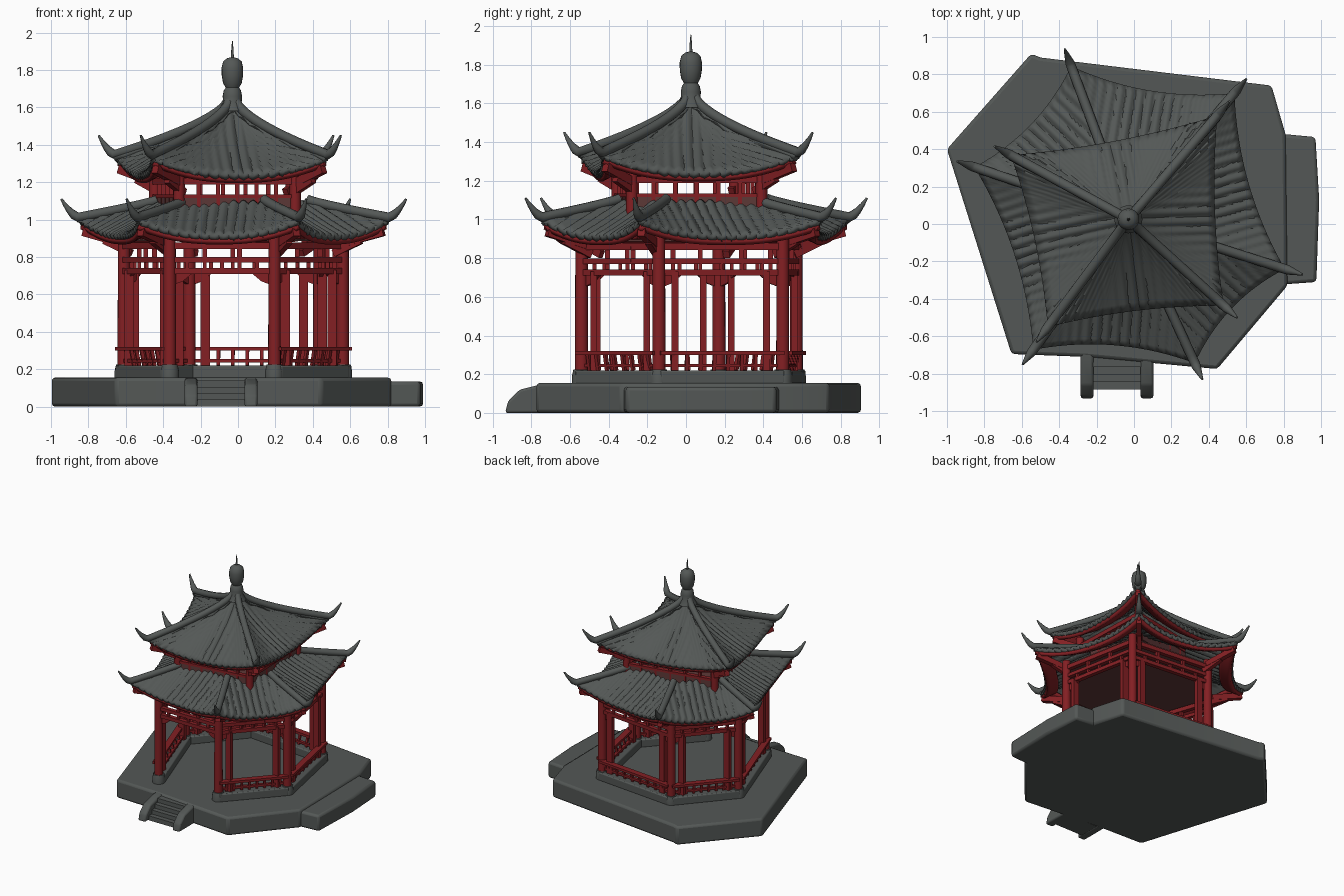
import bpy, bmesh, math
from mathutils import Vector, Matrix

cube = bpy.data.objects.get("Cube")
if cube:
    bpy.data.objects.remove(cube)


def material(name, colour):
    m = bpy.data.materials.new(name)
    m.use_nodes = True
    m.diffuse_color = (*colour, 1)
    m.node_tree.nodes["Principled BSDF"].inputs["Base Color"].default_value = (*colour, 1)
    return m


STONE = material("stone grey", (0.088, 0.097, 0.093))
RED = material("lacquer red", (0.23, 0.014, 0.017))
MAROON = material("dull maroon", (0.11, 0.04, 0.038))
CENTRE = Vector((-0.03, 0.025))
parts = []


def finish(name, bm, mat, solid=0, bevel=0):
    mesh = bpy.data.meshes.new(name)
    bm.to_mesh(mesh)
    bm.free()
    mesh.materials.append(mat)
    ob = bpy.data.objects.new(name, mesh)
    bpy.context.collection.objects.link(ob)
    if solid:
        mod = ob.modifiers.new("thickness", 'SOLIDIFY')
        mod.thickness, mod.offset = solid, -1
    if bevel:
        mod = ob.modifiers.new("soft edges", 'BEVEL')
        mod.width, mod.segments = bevel, 2
    parts.append(ob)
    return ob


def bar(bm, a, b, w, h):
    """Square bar from a to b, w wide and h high."""
    a, b = Vector(a), Vector(b)
    d = b - a
    x = d.normalized()
    y = Vector((0, 0, 1)).cross(x)
    y = y.normalized() if y.length > 0.01 else Vector((0, 1, 0))
    rot = Matrix((x, y, x.cross(y))).transposed().to_4x4()
    mat = Matrix.Translation((a + b) / 2) @ rot @ Matrix.Diagonal((d.length, w, h, 1))
    bmesh.ops.create_cube(bm, size=1, matrix=mat)


def tube(bm, pts, radii, n=10):
    """Round tapering tube along a path."""
    rings = []
    for i, p in enumerate(pts):
        t = (pts[min(i + 1, len(pts) - 1)] - pts[max(i - 1, 0)]).normalized()
        s = t.cross(Vector((0, 0, 1)))
        s = s.normalized() if s.length > 0.01 else Vector((1, 0, 0))
        up = s.cross(t)
        angles = [2 * math.pi * k / n for k in range(n)]
        rings.append([bm.verts.new(p + radii[i] * (s * math.cos(q) + up * math.sin(q))) for q in angles])
    for r, q in zip(rings, rings[1:]):
        for k in range(n):
            bm.faces.new((r[k], r[(k + 1) % n], q[(k + 1) % n], q[k]))
    bm.faces.new(rings[0][::-1])
    bm.faces.new(rings[-1])


def prism(bm, pts, move):
    """Extrude a flat outline by a vector."""
    f = bm.faces.new([bm.verts.new(p) for p in pts])
    top = bmesh.ops.extrude_face_region(bm, geom=[f])["geom"]
    bmesh.ops.translate(bm, vec=move, verts=[v for v in top if isinstance(v, bmesh.types.BMVert)])
    bmesh.ops.recalc_face_normals(bm, faces=bm.faces)


def pt(p, z):
    return Vector((p[0], p[1], z))


# Platform and lower side terrace
bm = bmesh.new()
outline = [(-1, .4), (-.655, -.695), (-.265, -.71), (.445, -.775), (.82, -.33),
           (.81, .48), (.735, .74), (-.5, .89), (-.55, .91)]
prism(bm, [pt(p, 0) for p in outline], (0, 0, .155))
finish("platform", bm, STONE, bevel=.018)
bm = bmesh.new()
prism(bm, [pt(p, 0) for p in [(.7, -.33), (.975, -.31), (.99, .13), (.97, .465), (.7, .49)]], (0, 0, .135))
finish("side_terrace", bm, STONE, bevel=.018)

# Front stairs with sloping cheeks
bm = bmesh.new()
for i in range(4):
    y = -.735 - .04 * i
    bar(bm, (-.22, y, .07 - .017 * i), (.05, y, .07 - .017 * i), .06, .14 - .034 * i)
finish("stair_steps", bm, STONE)
bm = bmesh.new()
for x in (-.285, .035):
    side = [(-.65, 0), (-.65, .155), (-.74, .15), (-.86, .12), (-.92, .06), (-.935, 0)]
    prism(bm, [Vector((x, y, z)) for y, z in side], (.068, 0, 0))
finish("stair_cheeks", bm, STONE, bevel=.012)

# Six outer columns on stone bases, counter-clockwise from the front left
columns = [Vector(p) for p in [(-.365, -.54), (.195, -.54), (.56, -.14), (.435, .5), (-.26, .57), (-.61, .17)]]
shafts, bases = bmesh.new(), bmesh.new()
for c in columns:
    tube(shafts, [pt(c, .16), pt(c, .92)], [.034, .032], 16)
    tube(bases, [pt(c, .15), pt(c, .19), pt(c, .225)], [.05, .05, .042], 16)
finish("columns", shafts, RED)
finish("column_bases", bases, STONE)

# Bays: lintels, corner brackets, frame posts, railings and curbs
lintels, frames, rails, curbs = (bmesh.new() for _ in range(4))
for i, a in enumerate(columns):
    b = columns[(i + 1) % 6]
    d = (b - a).normalized()
    for z, h in ((.86, .035), (.785, .028), (.725, .03)):
        bar(lintels, pt(a, z), pt(b, z), .035, h)
    for k in range(1, 6):
        p = a.lerp(b, k / 6)
        bar(lintels, pt(p, .72), pt(p, .79), .02, .02)
        if k % 2 == 0:
            bar(lintels, pt(p, .78), pt(p, .86), .025, .025)
    for p, s in ((a, d), (b, -d)):
        prism(lintels, [pt(p + s * .03, .72), pt(p + s * .03, .655), pt(p + s * .07, .67), pt(p + s * .13, .72)],
              Vector((-d.y, d.x, 0)) * .02)
    if i == 0:
        continue
    for p in (a + d * .085, b - d * .085):
        bar(frames, pt(p, .2), pt(p, .73), .035, .05)
    bar(curbs, pt(a, .185), pt(b, .185), .1, .07)
    out = Vector((d.y, -d.x)) * .025
    bar(rails, pt(a + out, .31), pt(b + out, .31), .05, .02)
    bar(rails, pt(a, .245), pt(b, .245), .025, .018)
    for k in range(1, 9):
        p = a.lerp(b, k / 9)
        bar(rails, pt(p, .22), pt(p + out * .7, .31), .018, .018)
finish("lintels", lintels, RED)
finish("frame_posts", frames, RED)
finish("railings", rails, RED)
finish("curbs", curbs, STONE, bevel=.008)

# Ceiling under the lower roof
bm = bmesh.new()
prism(bm, [pt(c, .885) for c in columns], (0, 0, .012))
finish("ceiling", bm, MAROON)


def roof(name, tips, reach, inner, z_top, z_mid, z_corner, z_tip, bow, power, post_radius):
    """Ribbed hipped roof with upswept corners, hip ridges and red eaves."""
    tips = [Vector(t) for t in tips]
    corners = [CENTRE + (t - CENTRE) * reach for t in tips]
    n = len(tips)

    def surface(i, u, v, rib=0.0):
        a, b = corners[i], corners[(i + 1) % n]
        d = (b - a).normalized()
        rise = abs(2 * u - 1) ** 2.4
        edge = a.lerp(b, u) + Vector((-d.y, d.x)) * bow * 4 * u * (1 - u)
        start = CENTRE + (a.lerp(b, u) - CENTRE) * inner
        p = start.lerp(edge, v)
        z = z_top + (z_mid + (z_corner - z_mid) * rise - z_top) * v ** power
        s = (p - a.lerp(b, .5)).dot(d)
        return pt(p, z + rib * (abs(math.cos(math.pi * s / .052)) - .5))

    def shell(label, mat, lo, hi, rows, cols, rib, drop, solid):
        bm = bmesh.new()
        for i in range(n):
            grid = [[bm.verts.new(surface(i, k / cols, lo + (hi - lo) * (j / rows) ** 1.3, rib) - Vector((0, 0, drop)))
                     for k in range(cols + 1)] for j in range(rows + 1)]
            for j in range(rows):
                for k in range(cols):
                    bm.faces.new((grid[j][k], grid[j + 1][k], grid[j + 1][k + 1], grid[j][k + 1]))
        finish(label, bm, mat, solid=solid)

    shell(name + "_tiles", STONE, 0, 1, 14, 110, .018, 0, .03)
    shell(name + "_eave_board", RED, .72, .97, 4, 24, 0, .032, .028)

    # Hip ridges ending in upturned horns, with red corner rafters below
    ridges, rafters = bmesh.new(), bmesh.new()
    for i in range(n):
        path = [surface(i, 0, (j / 12) ** 1.3) + Vector((0, 0, .012)) for j in range(13)]
        radii = [.026] * 13
        end = path[-1].copy()
        for t in (.25, .5, .75, 1):
            path.append(pt(end.xy.lerp(tips[i], t), end.z + (z_tip - end.z) * t ** 1.5))
            radii.append(.03 - .024 * t)
        tube(ridges, path, radii)
        out = (tips[i] - CENTRE).normalized()
        bar(rafters, pt(CENTRE + out * post_radius, z_mid - .05), pt(corners[i] - out * .03, z_corner - .065), .04, .045)
        bar(rafters, pt(CENTRE + out * post_radius * .95, z_mid - .1),
            pt(CENTRE + out * (post_radius + .12), z_mid - .03), .035, .04)
    finish(name + "_ridges", ridges, STONE)
    finish(name + "_corner_rafters", rafters, RED)


lower_tips = [(-.595, -.75), (.365, -.83), (.9, -.27), (.6, .775), (-.37, .935), (-.945, .335)]
upper_tips = [(-.52, -.63), (.55, -.5), (.51, .655), (-.745, .415)]
roof("lower_roof", lower_tips, .9, .48, 1.095, .92, 1.0, 1.11, .06, .85, .6)
roof("upper_roof", upper_tips, .88, .03, 1.63, 1.245, 1.335, 1.45, .03, .64, .46)

# Open upper storey between the roofs
wall, timber = bmesh.new(), bmesh.new()
posts = [CENTRE + (Vector(t) - CENTRE) * .58 for t in upper_tips]
for i, a in enumerate(posts):
    b = posts[(i + 1) % 4]
    bar(wall, pt(a, 1.06), pt(b, 1.06), .02, .12)
    tube(timber, [pt(a, .9), pt(a, 1.28)], [.03, .03], 12)
    for z, h in ((1.125, .02), (1.205, .035)):
        bar(timber, pt(a, z), pt(b, z), .035, h)
    for k in range(1, 6):
        p = a.lerp(b, k / 6)
        bar(timber, pt(p, 1.06), pt(p, 1.22), .022, .022)
finish("upper_wall", wall, MAROON)
finish("upper_timber", timber, RED)

# Finial: neck, bulb and spike
bm = bmesh.new()
profile = [(.075, 1.58), (.05, 1.63), (.052, 1.66), (.046, 1.69), (.036, 1.705), (.05, 1.73), (.057, 1.77),
           (.058, 1.81), (.05, 1.845), (.03, 1.862), (.008, 1.868), (.006, 1.91), (.002, 1.955)]
tube(bm, [pt(CENTRE, z) for r, z in profile], [r for r, z in profile], 20)
finish("finial", bm, STONE)

# Smooth shading with sharp edges kept
bpy.ops.object.select_all(action='DESELECT')
for ob in parts:
    ob.select_set(True)
bpy.context.view_layer.objects.active = parts[0]
bpy.ops.object.shade_smooth_by_angle(angle=math.radians(40))
